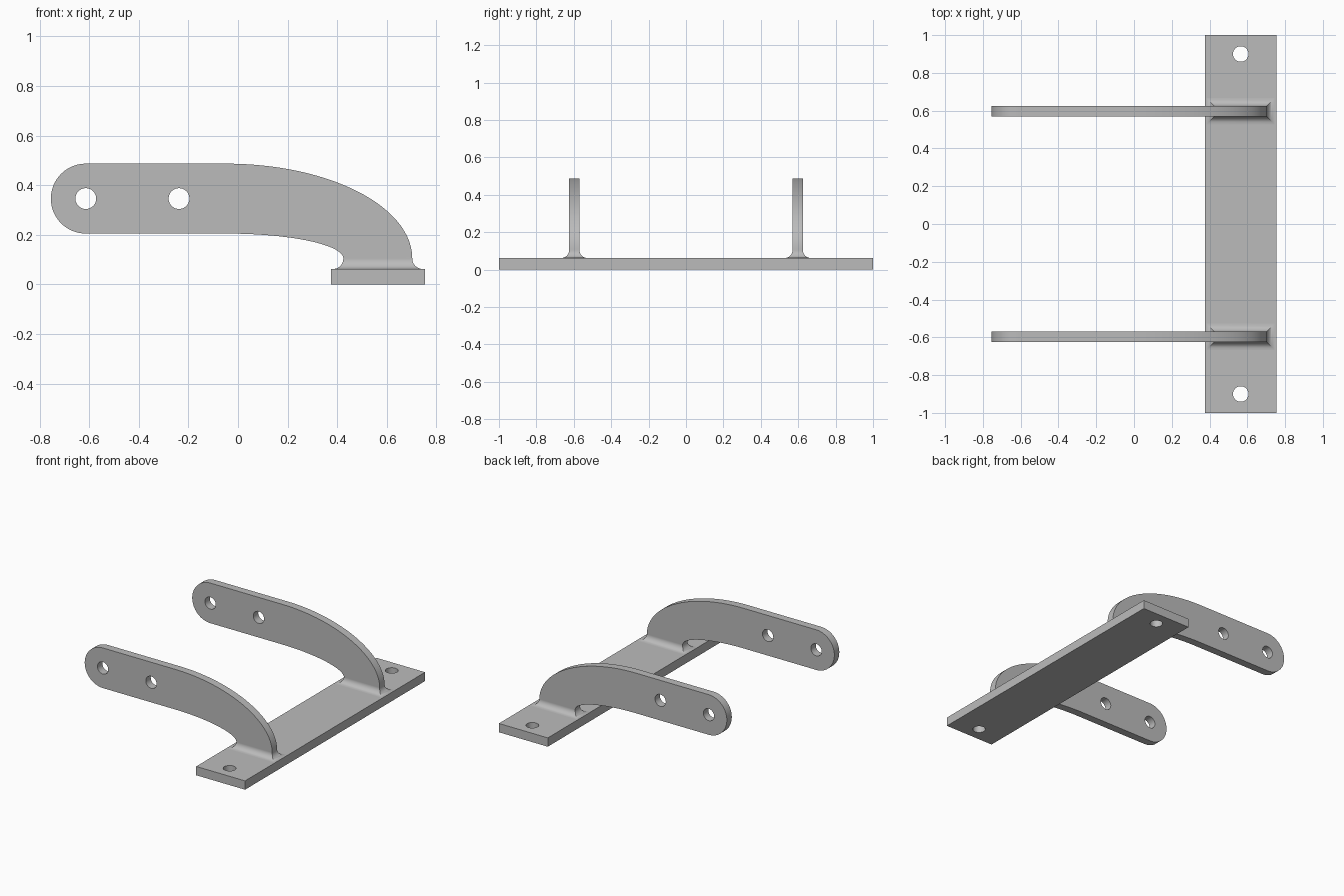
import bpy, bmesh
from math import sin, cos, pi, radians

if "Cube" in bpy.data.objects:
    bpy.data.objects.remove(bpy.data.objects["Cube"], do_unlink=True)

PLATE_TOP = 0.062
PLATE_X = 0.565
THICK = 0.055
FILLET = 0.042
FOOT_Z = PLATE_TOP + FILLET

steel = bpy.data.materials.new("grey_steel")
steel.use_nodes = True
GREY = (0.5, 0.5, 0.5, 1)
steel.diffuse_color = GREY
steel.node_tree.nodes["Principled BSDF"].inputs["Base Color"].default_value = GREY


def add_object(name, bm):
    bmesh.ops.recalc_face_normals(bm, faces=bm.faces)
    mesh = bpy.data.meshes.new(name)
    bm.to_mesh(mesh)
    bm.free()
    mesh.materials.append(steel)
    ob = bpy.data.objects.new(name, mesh)
    bpy.context.collection.objects.link(ob)
    return ob


def activate(ob):
    bpy.ops.object.select_all(action='DESELECT')
    ob.select_set(True)
    bpy.context.view_layer.objects.active = ob


def drill(ob, location, radius, along_y=False):
    """Cut a round through hole."""
    bpy.ops.mesh.primitive_cylinder_add(
        vertices=48, radius=radius, depth=0.3, location=location,
        rotation=(pi / 2 if along_y else 0, 0, 0))
    cutter = bpy.context.object
    cutter.hide_render = True
    cutter.data.materials.append(steel)
    mod = ob.modifiers.new("hole", 'BOOLEAN')
    mod.operation = 'DIFFERENCE'
    mod.solver = 'EXACT'
    mod.object = cutter
    activate(ob)
    bpy.ops.object.modifier_apply(modifier=mod.name)
    bpy.data.objects.remove(cutter, do_unlink=True)


def finish(ob):
    activate(ob)
    bpy.ops.object.shade_smooth_by_angle(angle=radians(30))
    mod = ob.modifiers.new("flat_sides", 'WEIGHTED_NORMAL')
    mod.keep_sharp = True


def arc(cx, cz, rx, rz, start, end, steps):
    angles = [radians(start + (end - start) * i / steps) for i in range(steps + 1)]
    return [(cx + rx * cos(a), cz + rz * sin(a)) for a in angles]


def make_arm(name, y):
    # Side outline: outer bend, inner bend, rounded free end
    outline = (arc(-0.05, FOOT_Z, 0.753, 0.487 - FOOT_Z, 90, 0, 40)
               + arc(-0.05, FOOT_Z, 0.475, 0.205 - FOOT_Z, 0, 90, 32)
               + arc(-0.614, 0.346, 0.141, 0.141, 270, 90, 32))
    bm = bmesh.new()
    sides = [[bm.verts.new((x, y + s * THICK / 2, z)) for x, z in outline]
             for s in (-1, 1)]
    for side in sides:
        bm.faces.new(side)
    a, b = sides
    for i in range(len(a)):
        bm.faces.new((a[i - 1], a[i], b[i], b[i - 1]))
    bmesh.ops.recalc_face_normals(bm, faces=bm.faces)

    # Filleted foot, flaring out on all four sides with mitred corners
    foot = min(bm.faces, key=lambda f: f.calc_center_median().z)
    steps = 8
    previous = 0
    for i in range(1, steps + 1):
        t = pi / 2 * i / steps
        flare = FILLET * (1 - cos(t))
        foot = bmesh.ops.extrude_discrete_faces(bm, faces=[foot])["faces"][0]
        for v in foot.verts:
            v.co.x += (flare - previous) * (1 if v.co.x > PLATE_X else -1)
            v.co.y += (flare - previous) * (1 if v.co.y > y else -1)
            v.co.z = FOOT_Z - FILLET * sin(t)
        previous = flare

    arm = add_object(name, bm)
    for x in (-0.614, -0.238):
        drill(arm, (x, y, 0.346), 0.042, along_y=True)
    finish(arm)


# Base plate with a screw hole near each end
bm = bmesh.new()
bmesh.ops.create_cube(bm, size=1)
for v in bm.verts:
    v.co = (PLATE_X + v.co.x * 0.38, v.co.y * 2, (v.co.z + 0.5) * PLATE_TOP)
plate = add_object("base_plate", bm)
for y in (-0.9, 0.9):
    drill(plate, (PLATE_X, y, PLATE_TOP / 2), 0.041)
finish(plate)

# Matching pair of curved arms
make_arm("front_arm", -0.597)
make_arm("back_arm", 0.597)
